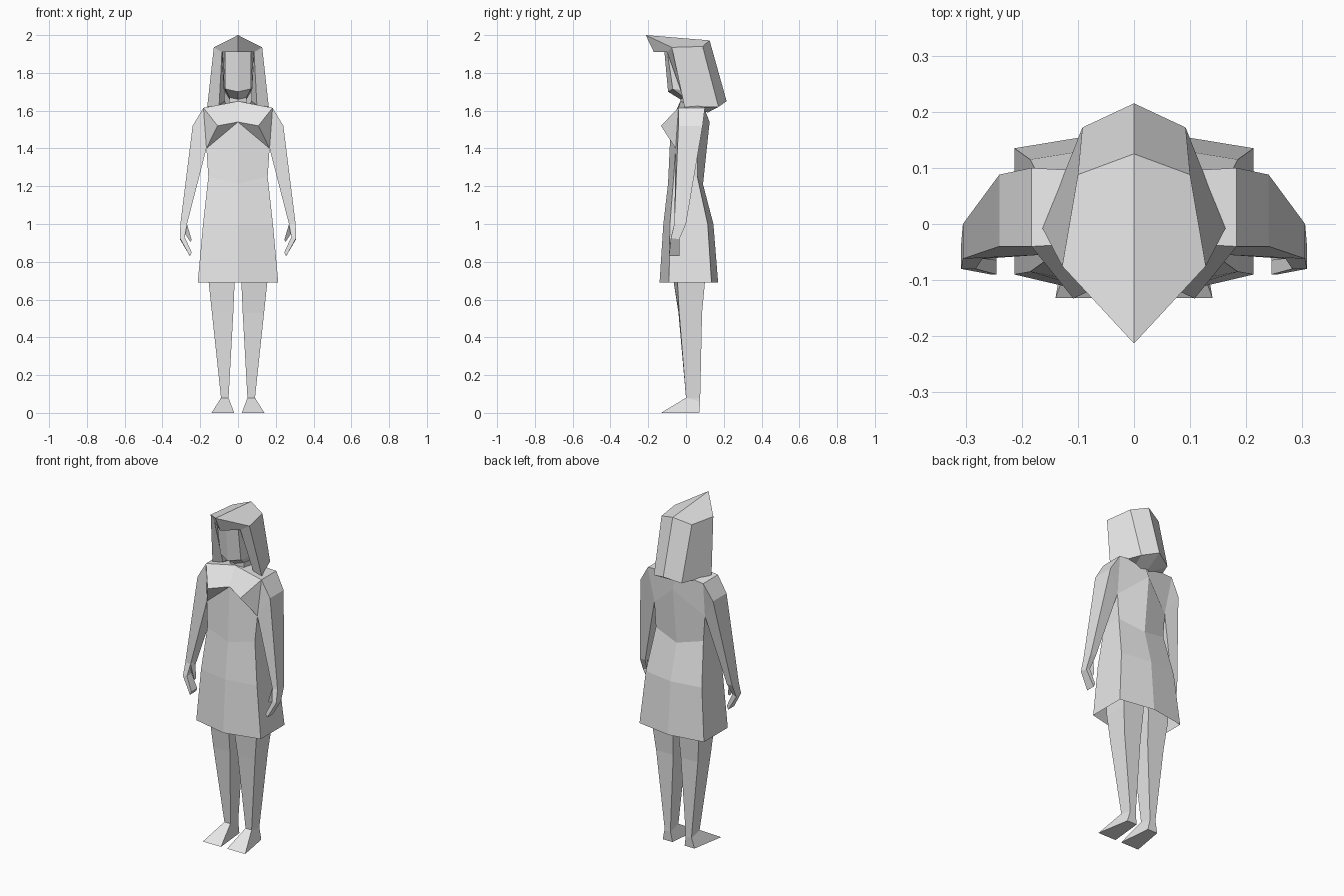
import bpy, bmesh

if "Cube" in bpy.data.objects:
    bpy.data.objects.remove(bpy.data.objects["Cube"])

grey = bpy.data.materials.new("light_grey")
grey.diffuse_color = (0.8, 0.8, 0.8, 1)
grey.use_nodes = True
grey.node_tree.nodes["Principled BSDF"].inputs["Base Color"].default_value = grey.diffuse_color


def part(name, faces):
    """Weld half-model faces (lists of points), then mirror them across x = 0."""
    bm = bmesh.new()
    for pts in faces:
        uniq = list(dict.fromkeys(pts))
        if len(uniq) > 2:
            bm.faces.new([bm.verts.new(p) for p in uniq])
    bmesh.ops.remove_doubles(bm, verts=bm.verts, dist=0.0005)
    dup = bmesh.ops.duplicate(bm, geom=bm.verts[:] + bm.edges[:] + bm.faces[:])["geom"]
    for v in (g for g in dup if isinstance(g, bmesh.types.BMVert)):
        v.co.x *= -1
    bmesh.ops.remove_doubles(bm, verts=bm.verts, dist=0.0005)
    bmesh.ops.recalc_face_normals(bm, faces=bm.faces)
    me = bpy.data.meshes.new(name)
    bm.to_mesh(me)
    bm.free()
    me.materials.append(grey)
    ob = bpy.data.objects.new(name, me)
    bpy.context.collection.objects.link(ob)
    return ob


def strip(rings, closed=False):
    """Quads between successive rings of points."""
    out = []
    for a, b in zip(rings, rings[1:]):
        n = len(a)
        for i in range(n if closed else n - 1):
            j = (i + 1) % n
            out.append([a[i], a[j], b[j], b[i]])
    return out


# dress: half rings from front centre round to back centre
hem = [(0, -.14, .69), (.213, -.09, .69), (.213, .135, .69), (0, .17, .69)]
hips = [(0, -.12, 1.0), (.185, -.085, 1.0), (.185, .115, 1.0), (0, .145, 1.0)]
waist = [(0, -.095, 1.215), (.157, -.065, 1.25), (.157, .06, 1.25), (0, .09, 1.21)]
chest = [(0, -.08, 1.54), (.167, -.055, 1.40), (.167, .06, 1.40), (0, .125, 1.54)]
shoulder = [(0, -.03, 1.65), (.183, -.04, 1.615), (.183, .1, 1.615), (0, .09, 1.63)]
bust = (.108, -.133, 1.52)
part("dress", strip([hem, hips, waist, chest]) + [
    [chest[0], chest[1], bust],
    [chest[1], shoulder[1], bust],
    [shoulder[1], shoulder[0], chest[0], bust],
    [chest[2], chest[3], shoulder[3], shoulder[2]],
    shoulder])

# arms with hands: outer front, outer back, inner back, inner front
arm = [
    [shoulder[1], shoulder[2], chest[2], chest[1]],
    [(.24, -.04, 1.52), (.24, .088, 1.52), chest[2], chest[1]],
    [(.305, -.062, 1.0), (.305, 0, 1.0), (.27, 0, 1.0), (.27, -.062, 1.0)],
    [(.308, -.08, .925), (.308, -.035, .92), (.282, -.035, .93), (.282, -.08, .93)],
    [(.255, -.09, .83), (.255, -.035, .83), (.245, -.035, .85), (.245, -.09, .85)]]
part("arms", strip(arm, True) + [arm[-1]])

# thumbs
thumb = [[(.27, -.062, 1.0), (.27, -.02, 1.0), (.288, -.04, .96)],
         [(.245, -.065, .915), (.245, -.045, .915), (.252, -.055, .905)]]
part("thumbs", strip(thumb, True) + [thumb[1]])


def box_ring(x0, x1, yi, yo, yb, z):
    return [(x0, yi, z), (x1, yo, z), (x1, yb, z), (x0, yb, z)]


# legs
legs = [box_ring(.01, .165, -.07, -.05, .10, .95),
        box_ring(.018, .155, -.065, -.045, .10, .69),
        box_ring(.025, .138, -.04, -.036, .085, .53),
        box_ring(.05, .09, 0, 0, .075, .08)]
part("legs", [legs[0]] + strip(legs, True))

# feet: wedge from ankle to sole
ankle = [(.05, 0, .08), (.09, 0, .08), (.09, .075, .06), (.05, .075, .06)]
sole = [(.02, -.132, 0), (.14, -.132, 0), (.105, .07, 0), (.04, .07, 0)]
part("feet", [legs[-1], sole] + strip([legs[-1], ankle, sole], True))

# head and neck
head = [
    [(0, -.115, 1.92), (.07, -.1, 1.92), (.08, .05, 1.92), (0, .08, 1.92)],
    [(0, -.095, 1.70), (.068, -.07, 1.715), (.07, .04, 1.70), (0, .08, 1.70)],
    [(0, -.03, 1.66), (.045, -.01, 1.67), (.045, .06, 1.66), (0, .08, 1.66)],
    [(0, -.02, 1.61), (.05, -.01, 1.61), (.05, .07, 1.61), (0, .09, 1.61)]]
part("head", [head[0]] + strip(head))

# hair: pointed fringe, flared sides, hollow front round the face
peak, ridge = (0, -.213, 2.0), (0, .125, 1.972)
crown_f, crown_b = (.128, -.075, 1.935), (.1, .088, 1.94)
low_f, low_b, low_c = (.163, -.008, 1.62), (.092, .172, 1.62), (0, .215, 1.65)
fringe_c, fringe = (0, -.17, 1.91), (.085, -.1, 1.91)
lock = (.1, 0, 1.63)
in_c, in_top, in_low = (0, -.05, 1.91), (.08, -.05, 1.91), (.07, .03, 1.65)
nape_c, nape = (0, .115, 1.59), (.05, .06, 1.61)
part("hair", [
    [peak, crown_f, crown_b, ridge],
    [crown_f, low_f, low_b, crown_b],
    [crown_b, low_b, low_c, ridge],
    [peak, fringe_c, fringe, crown_f],
    [crown_f, fringe, lock, low_f],
    [fringe_c, in_c, in_top, fringe],
    [fringe, in_top, in_low, lock],
    [low_f, lock, in_low, nape],
    [low_f, nape, low_b],
    [low_b, nape, nape_c, low_c]])
